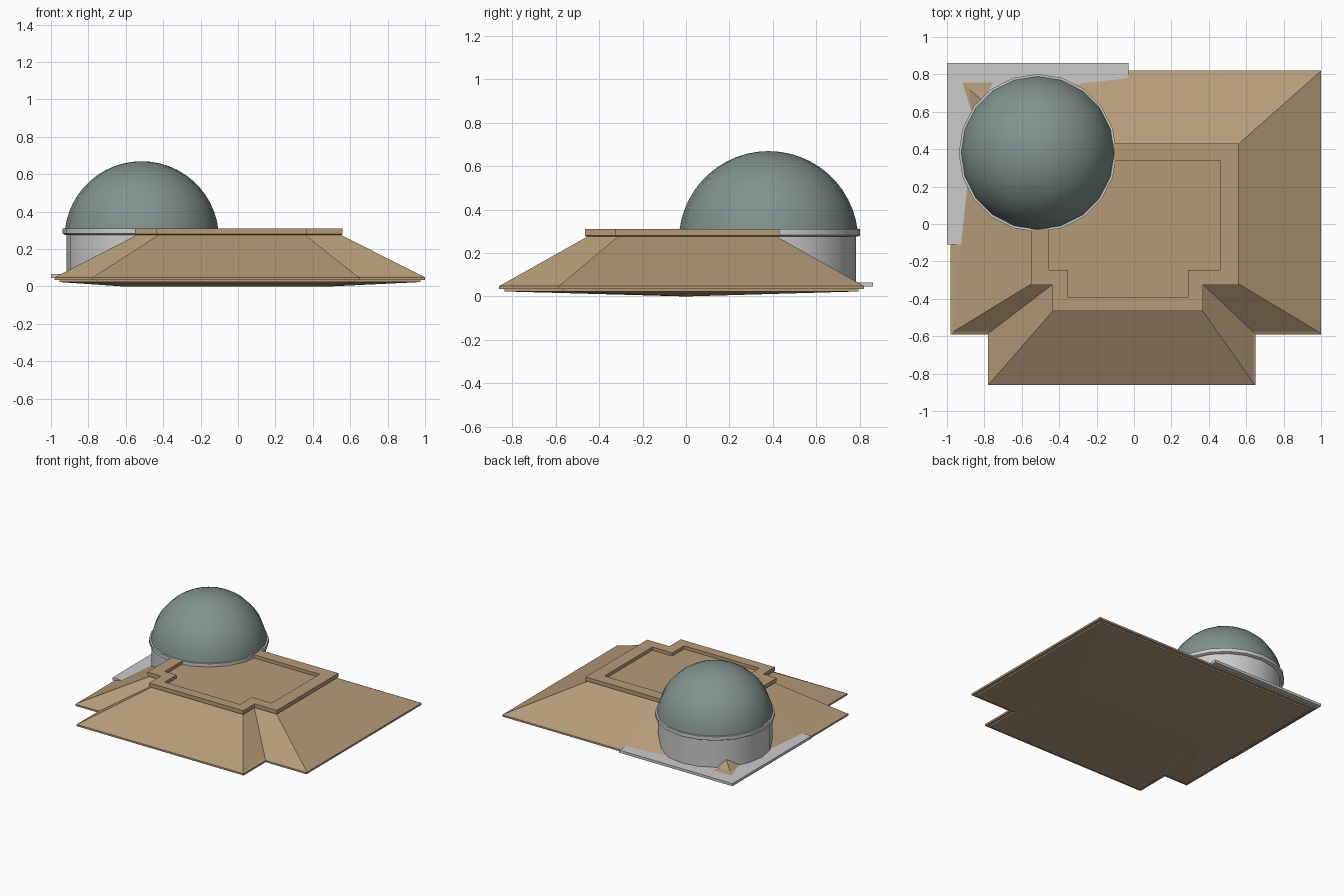
import bpy, bmesh, math

if "Cube" in bpy.data.objects:
    bpy.data.objects.remove(bpy.data.objects["Cube"])


def material(name, color):
    m = bpy.data.materials.new(name)
    m.diffuse_color = (*color, 1)
    m.use_nodes = True
    m.node_tree.nodes["Principled BSDF"].inputs["Base Color"].default_value = m.diffuse_color
    return m


def make_object(name, bm, mat=None, smooth=False):
    bmesh.ops.recalc_face_normals(bm, faces=bm.faces)
    me = bpy.data.meshes.new(name)
    bm.to_mesh(me)
    bm.free()
    ob = bpy.data.objects.new(name, me)
    bpy.context.collection.objects.link(ob)
    if mat:
        me.materials.append(mat)
    if smooth:
        bpy.ops.object.select_all(action='DESELECT')
        ob.select_set(True)
        bpy.context.view_layer.objects.active = ob
        bpy.ops.object.shade_smooth_by_angle(angle=math.radians(35))
    return ob


def outline(x0, x1, y0, y1, bx0, bx1, by, tower=None):
    """Rectangle with a front bay; the back-left corner has extra tower points."""
    tower = tower or [(-.03, y1), (max(-.75, x0 * .55), y1), (x0, y1),
                      (x0, y1 - .26), (x0, -.11)]
    return [(bx0, by), (bx1, by), (bx1, y0), (x1, y0), (x1, y1),
            *tower, (x0, y0), (bx0, y0)]


def bridge(bm, a, b):
    for i in range(len(a)):
        j = (i + 1) % len(a)
        bm.faces.new((a[i], a[j], b[j], b[i]))


tan = material("roof_tan", (.46, .33, .19))
teal = material("dome_teal", (.22, .29, .27))

# Hipped roof: stacked outlines from soffit to the recessed flat top
fascia = outline(-.955, .975, -.565, .795, -.755, .625, -.835)
eave = outline(-.98, 1.0, -.59, .82, -.78, .65, -.86)
lip = outline(-.965, .985, -.575, .805, -.765, .635, -.845,
              [(-.03, .785), (-.75, .70), (-.88, .72), (-.86, .55), (-.93, -.11)])
slope_top = outline(-.54, .55, -.315, .42, -.425, .36, -.455)
rim = outline(-.55, .56, -.325, .43, -.435, .37, -.465)
recess = outline(-.455, .46, -.245, .34, -.355, .29, -.39)
stack = [(fascia, .023), (fascia, .034), (eave, .034), (eave, .048), (lip, .056),
         (slope_top, .275), (rim, .28), (rim, .31), (recess, .31), (recess, .285)]
bm = bmesh.new()
loops = [[bm.verts.new((x, y, z)) for x, y in pts] for pts, z in stack]
for p in loops[4][5:10]:
    p.co.z = .062
loops[4][7].co.z = .075
for a, b in zip(loops, loops[1:]):
    bridge(bm, a, b)
bm.faces.new(loops[-1])

# Shallow inverted ridge under the roof
left, right = bm.verts.new((-.62, 0, 0)), bm.verts.new((.5, 0, 0))
base = loops[0]
for i, v in enumerate(base):
    w = base[(i + 1) % len(base)]
    rv = left if v.co.x < -.1 else right
    rw = left if w.co.x < -.1 else right
    bm.faces.new((v, w, rw) if rv == rw else (v, w, rw, rv))
make_object("hipped_roof", bm, tan)

# Square slab under the tower
bm = bmesh.new()
bmesh.ops.create_cube(bm, size=1)
for v in bm.verts:
    v.co = (-.515 + v.co.x * .97, .375 + v.co.y * .97, .055 + v.co.z * .02)
make_object("tower_slab", bm)


def lathe(name, profile, mat=None, sides=20):
    bm = bmesh.new()
    rings = []
    for r, z in profile:
        ring = [bm.verts.new((-.515 + r * math.cos(2 * math.pi * i / sides),
                              .38 + r * math.sin(2 * math.pi * i / sides), z))
                for i in range(sides)]
        rings.append(ring)
    for a, b in zip(rings, rings[1:]):
        bridge(bm, a, b)
    bm.faces.new(rings[0])
    bm.faces.new(rings[-1])
    bmesh.ops.remove_doubles(bm, verts=bm.verts, dist=1e-4)
    return make_object(name, bm, mat, smooth=True)


# Round tower, its flange and the dome
lathe("tower_drum", [(.402, .05), (.402, .285)])
lathe("tower_flange", [(.41, .275), (.422, .282), (.422, .31), (.40, .31)])
R, cz = .413, .256
start = math.asin((.305 - cz) / R)
lathe("dome", [(R * math.cos(t), cz + R * math.sin(t)) for t in
               [start + (math.pi / 2 - .004 - start) * k / 12 for k in range(13)]], teal)
